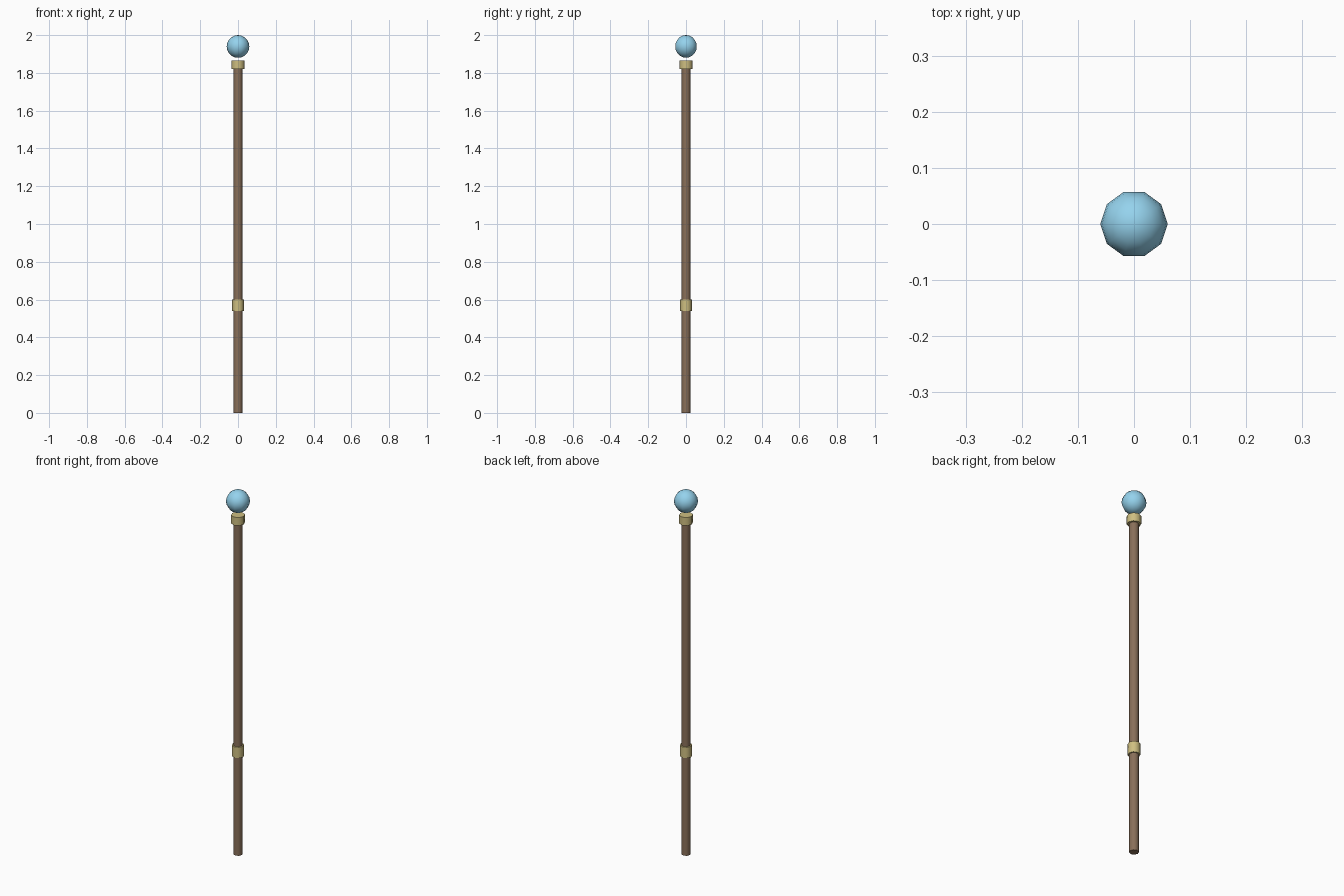
import bpy
import math

if "Cube" in bpy.data.objects:
    bpy.data.objects.remove(bpy.data.objects["Cube"])


def material(name, rgb):
    m = bpy.data.materials.new(name)
    m.diffuse_color = (*rgb, 1)
    m.use_nodes = True
    m.node_tree.nodes["Principled BSDF"].inputs["Base Color"].default_value = m.diffuse_color
    return m


wood = material("wood", (0.25, 0.16, 0.10))
brass = material("brass", (0.62, 0.52, 0.22))
blue = material("blue_glass", (0.30, 0.65, 0.85))


def finish(name, mat):
    ob = bpy.context.object
    ob.name = name
    ob.data.materials.append(mat)
    bpy.ops.object.shade_smooth_by_angle(angle=math.radians(50))
    return ob


def rod(name, radius, z0, z1, mat, sides=8):
    bpy.ops.mesh.primitive_cylinder_add(
        vertices=sides, radius=radius, depth=z1 - z0,
        location=(0, 0, (z0 + z1) / 2))
    return finish(name, mat)


# Wooden shaft with two metal bands
rod("shaft", 0.024, 0.0, 1.835, wood)
rod("grip_band", 0.031, 0.54, 0.60, brass)
rod("top_collar", 0.035, 1.82, 1.865, brass)

# Orb hovering just above the collar
bpy.ops.mesh.primitive_uv_sphere_add(
    segments=10, ring_count=10, radius=0.06, location=(0, 0, 1.94),
    rotation=(0, 0, math.pi / 2))
finish("orb", blue)
